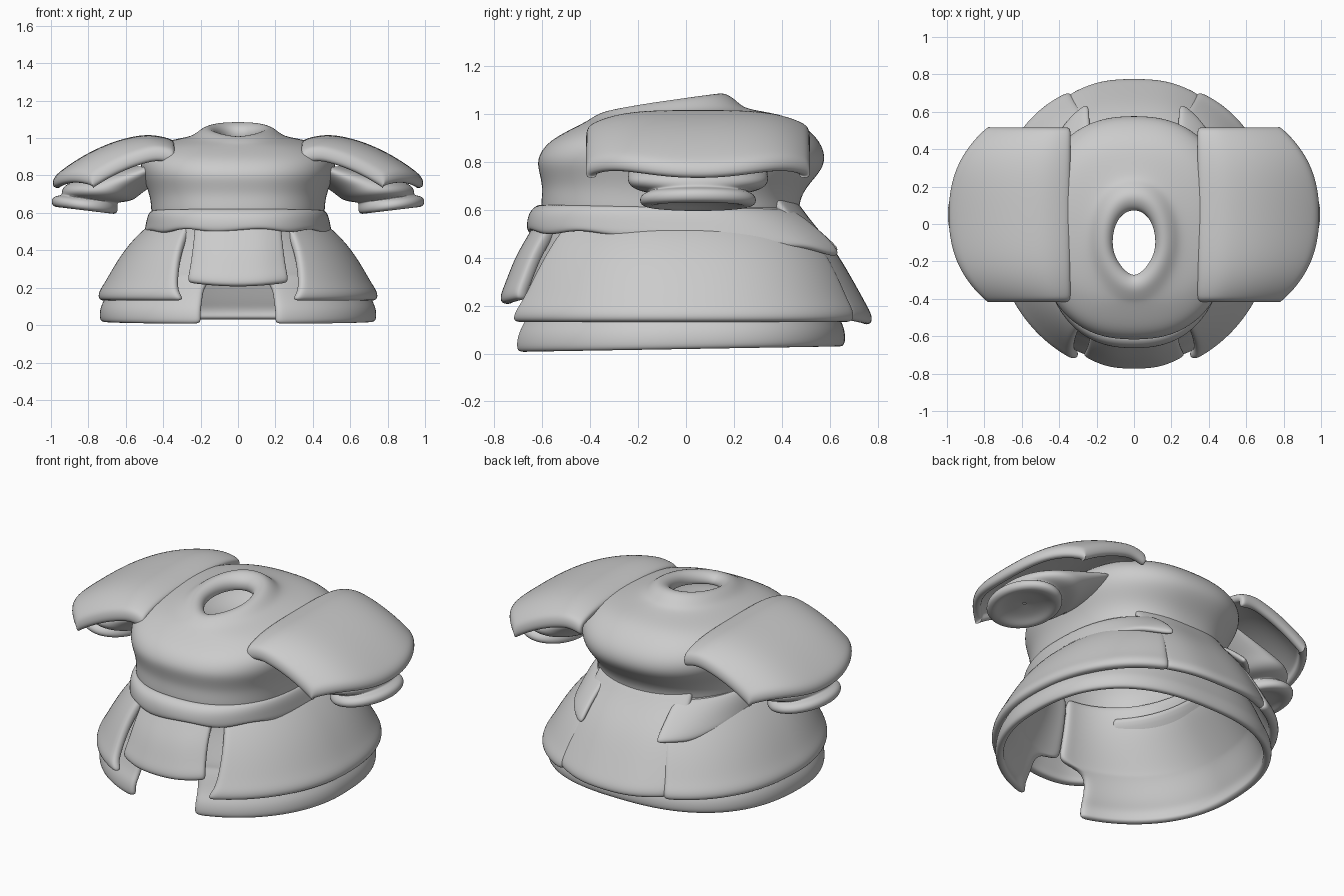
import bpy, bmesh
from math import sin, cos, pi, copysign

cube = bpy.data.objects.get("Cube")
if cube:
    bpy.data.objects.remove(cube, do_unlink=True)

grey = bpy.data.materials.new("plain grey")
grey.use_nodes = True
grey.diffuse_color = (0.6, 0.6, 0.6, 1)
grey.node_tree.nodes["Principled BSDF"].inputs["Base Color"].default_value = (0.6, 0.6, 0.6, 1)


def lerp(a, b, t):
    return a + (b - a) * t


def spread(start, end, count):
    return [lerp(start, end, i / (count - 1)) for i in range(count)]


def sheet(name, rows, closed=False, thick=0.0, side=1):
    """Skin rows of points, thicken them and round the edges."""
    bm = bmesh.new()
    grid = [[bm.verts.new((x * side, y, z)) for x, y, z in row] for row in rows]
    for low, high in zip(grid, grid[1:]):
        n = len(low)
        for i in range(n if closed else n - 1):
            j = (i + 1) % n
            bm.faces.new((low[i], low[j], high[j], high[i]))
    bmesh.ops.recalc_face_normals(bm, faces=bm.faces)
    mesh = bpy.data.meshes.new(name)
    bm.to_mesh(mesh)
    bm.free()
    mesh.shade_smooth()
    mesh.materials.append(grey)
    obj = bpy.data.objects.new(name, mesh)
    bpy.context.collection.objects.link(obj)
    if thick:
        solid = obj.modifiers.new("thickness", "SOLIDIFY")
        solid.thickness = thick
        solid.offset = 0
    sub = obj.modifiers.new("rounding", "SUBSURF")
    sub.levels = sub.render_levels = 2


def ring(angles, zf, zb, rx, yf, yb, front=2.4, back=2.4, bend=1, point=0):
    """Rounded loop from the front (angle 0), with its own front and back heights."""
    pts = []
    for a in angles:
        s, c = sin(a), cos(a)
        power = front if c > 0 else back
        x = rx * copysign(abs(s) ** (2 / power), s)
        k = -copysign(abs(c) ** (2 / power), c)
        y = lerp(yf, yb, (k + 1) / 2)
        x *= 1 - point * max(0, -k) ** 2
        pts.append((x, y, lerp(zf, zb, ((k + 1) / 2) ** bend)))
    return pts


full = [i * 2 * pi / 40 for i in range(40)]

# Body shell, from the waist over the shoulders to the raised teardrop collar
body = [
    (.58, .58, .45, -.59, .46), (.64, .64, .45, -.59, .46),
    (.70, .70, .46, -.585, .49), (.76, .75, .48, -.60, .535),
    (.81, .80, .50, -.61, .57), (.865, .86, .51, -.575, .56),
    (.905, .92, .49, -.51, .51), (.94, .975, .42, -.44, .43),
]
collar = [
    (.955, .995, .32, -.41, .32), (.965, 1.01, .25, -.395, .24),
    (.98, 1.035, .215, -.37, .21), (.995, 1.07, .18, -.34, .17),
    (.995, 1.075, .15, -.31, .13), (.98, 1.045, .125, -.285, .08),
    (.95, .99, .13, -.285, .09),
]
rows = [ring(full, *r) for r in body]
rows += [ring(full, *r, 2.1, 2.1, bend=.75, point=.3 * i / 6) for i, r in enumerate(collar)]
sheet("body", rows, True, .03)

# Flared waist hem, open behind where the back panel runs through
hem_angles = spread(-pi + .45, pi - .45, 45)
hem = [
    (.615, .60, .45, -.595, .47), (.59, .54, .47, -.64, .56),
    (.54, .455, .48, -.65, .66), (.505, .405, .49, -.645, .70),
]
rows = [ring(hem_angles, *r, bend=1.8) for r in hem]
rows[-1] = [(x, y, z + .01 * sin(a * 9)) for a, (x, y, z) in zip(hem_angles, rows[-1])]
sheet("waist_hem", rows, thick=.035)

# Lower skirt and its inner wall, closed above and parted below in front
skirt = [
    (.63, .63, .44, -.575, .445), (.52, .52, .455, -.585, .47),
    (.42, .42, .52, -.60, .51), (.32, .32, .59, -.625, .55),
    (.26, .265, .63, -.64, .575), (.25, .255, .64, -.645, .58),
    (.13, .14, .69, -.68, .62), (.085, .10, .715, -.71, .64),
    (.04, .06, .72, -.72, .645), (.005, .03, .712, -.715, .635),
]
rows = []
for i, r in enumerate(skirt):
    start = .27 if i > 4 else .002
    angles = spread(start, 2 * pi - start, 56)
    rows.append(ring(angles, *r, 2.05, 2.5))
sheet("lower_skirt", rows, thick=.045)

# Upper skirt side panels
panel = [
    (.55, .55, .42, -.57, .49), (.44, .44, .545, -.655, .60),
    (.32, .32, .63, -.715, .67), (.21, .21, .69, -.76, .72),
    (.17, .17, .72, -.78, .745), (.13, .13, .722, -.775, .745),
]
for side, word in ((1, "left"), (-1, "right")):
    rows = []
    for i, r in enumerate(panel):
        start = lerp(.61, .41, i / 5)
        rows.append(ring(spread(start, pi - .42, 28), *r, 2.0, 2.3))
    sheet(word + "_skirt_panel", rows, thick=.055, side=side)


# Hanging centre panels, as (half width, y, z) down the middle
def hanging(name, profile, curve, thick):
    rows = [[(w * t, y - copysign(curve, y) * abs(t) ** 3, z + .02 * t * t)
             for t in (-1, -.9, -.6, -.3, 0, .3, .6, .9, 1)] for w, y, z in profile]
    sheet(name, rows, thick=thick)


hanging("front_panel", [(.22, -.59, .56), (.225, -.635, .48), (.235, -.69, .39),
                        (.25, -.73, .28), (.26, -.748, .24), (.26, -.748, .205)], .07, .055)
hanging("back_panel", [(.30, .43, .65), (.31, .485, .56), (.33, .60, .43), (.34, .68, .29),
                       (.345, .735, .19), (.345, .755, .155), (.345, .755, .12)], .09, .045)

# Shoulder plates and the hanging sleeves beneath them
for side, word in ((1, "left"), (-1, "right")):
    rows = []
    for u in (0, .08, .22, .38, .54, .7, .84, .94, 1, 1):
        lip = .045 if len(rows) == 9 else 0
        row = []
        for v in (-1, -.95, -.85, -.7, -.5, -.25, 0, .25, .5, .7, .85, .95, 1):
            outer = .775 + .195 * (1 - abs(v) ** 2.6)
            x = lerp(.34, outer, u)
            top = 1.0 - .225 * (max(0, x - .40) / .57) ** 2.1
            top -= .04 * max(0, 1 - u / .16)
            z = top - (.05 + .07 * u) * abs(v) ** 4 - lip
            row.append((x, .05 + .445 * v, z))
        # front and back edges turn down into a short skirt
        for end in (0, -1):
            x, y, z = row[end]
            row.insert(0 if end == 0 else len(row), (x, y, z - .055 + lip))
        rows.append(row)
    sheet(word + "_shoulder_plate", rows, thick=.05, side=side)

    # Each loop: centre x, centre z, half width, half depth
    sleeve = [
        (.46, .84, .10, .28), (.58, .79, .16, .29), (.69, .745, .20, .295),
        (.735, .715, .205, .30), (.755, .685, .19, .27), (.79, .675, .155, .20),
        (.815, .67, .17, .23), (.82, .645, .182, .25), (.82, .615, .175, .24),
        (.82, .61, .14, .19), (.82, .635, .11, .14), (.82, .645, .01, .01),
    ]
    rows = [[(cx + rx * cos(a), .05 + ry * sin(a), cz + .12 * rx * cos(a))
             for a in full[::2]] for cx, cz, rx, ry in sleeve]
    sheet(word + "_sleeve", rows, True, side=side)
